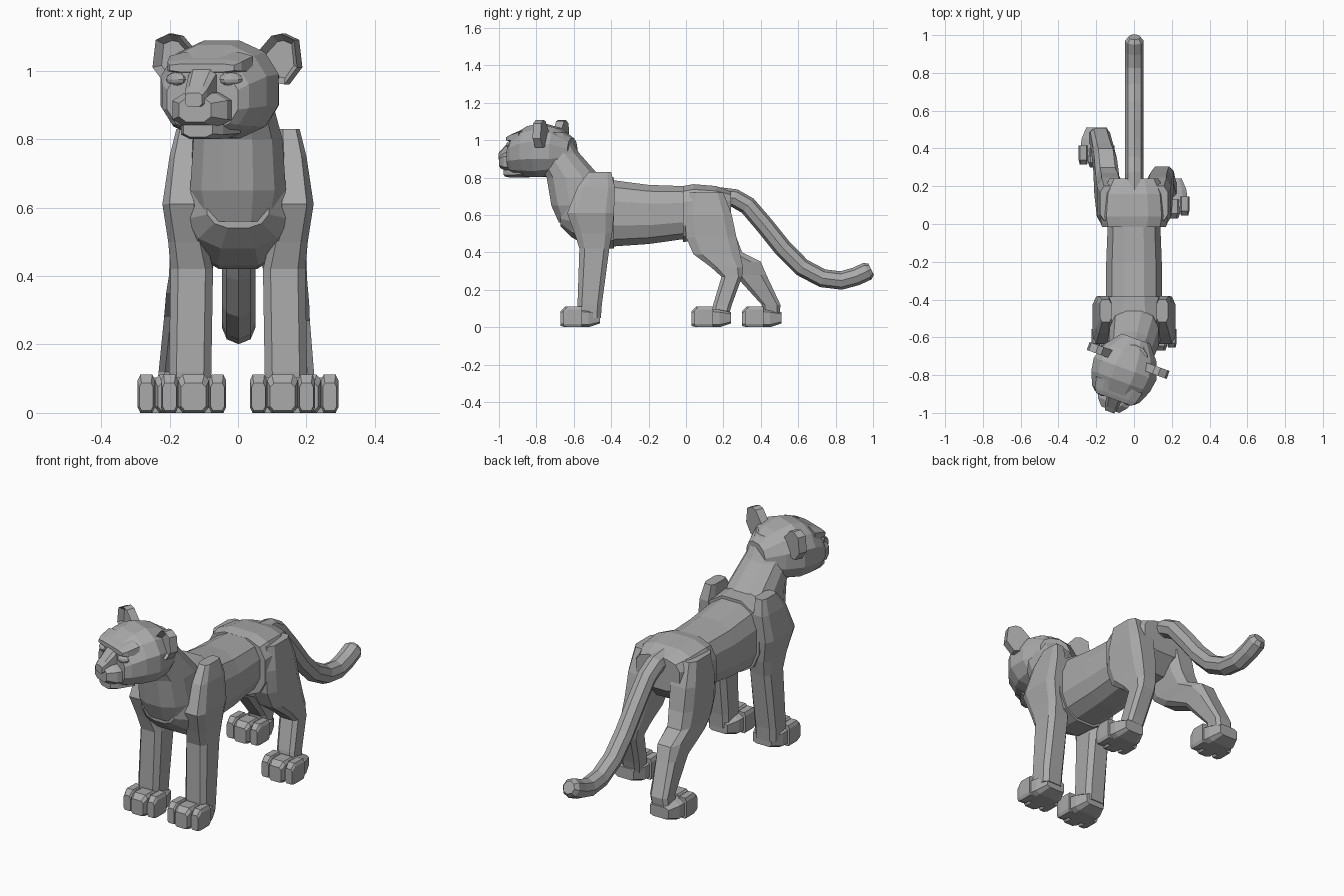
import bpy, bmesh, math
from mathutils import Matrix, Vector

if "Cube" in bpy.data.objects:
    bpy.data.objects.remove(bpy.data.objects["Cube"])

grey = bpy.data.materials.new("plain_grey")
GREY = (0.4, 0.4, 0.4, 1)
grey.use_nodes = True
grey.diffuse_color = GREY
grey.node_tree.nodes["Principled BSDF"].inputs["Base Color"].default_value = GREY

# Head space: turned towards the right around the top of the neck
HEAD = Matrix.Translation((-0.03, -0.72, 0)) @ Matrix.Rotation(math.radians(-20), 4, 'Z')


def finish(name, bm, matrix=None):
    bmesh.ops.recalc_face_normals(bm, faces=bm.faces)
    if matrix:
        bm.transform(matrix)
    mesh = bpy.data.meshes.new(name)
    bm.to_mesh(mesh)
    bm.free()
    mesh.materials.append(grey)
    obj = bpy.data.objects.new(name, mesh)
    bpy.context.collection.objects.link(obj)
    return obj


def section(sides, power):
    """Unit superellipse that touches its bounding square."""
    pts = []
    for i in range(sides):
        a = 2 * math.pi * (i + 0.5) / sides
        c, s = math.cos(a), math.sin(a)
        pts.append((math.copysign(abs(c) ** (2 / power), c),
                    math.copysign(abs(s) ** (2 / power), s)))
    m = max(p[0] for p in pts)
    return [(u / m, v / m) for u, v in pts]


def loft(name, axis, rings, sides=8, power=4, matrix=None):
    """Rings along y: (y, x, z, half x, half z); along z: (z, x, y, half x, half y)."""
    bm = bmesh.new()
    loops = []
    for along, c1, c2, h1, h2 in rings:
        loop = []
        for u, v in section(sides, power):
            a, b = c1 + u * h1, c2 + v * h2
            loop.append(bm.verts.new((a, along, b) if axis == 'y' else (a, b, along)))
        loops.append(loop)
    for low, high in zip(loops, loops[1:]):
        for i in range(sides):
            j = (i + 1) % sides
            bm.faces.new((low[i], low[j], high[j], high[i]))
    bm.faces.new(loops[0])
    bm.faces.new(loops[-1])
    return finish(name, bm, matrix)


# Trunk: chest, torso and hips with stepped seams
loft("chest", 'y', [(-0.67, 0, 0.60, 0.09, 0.06), (-0.61, 0, 0.61, 0.15, 0.13),
                    (-0.52, 0, 0.62, 0.18, 0.19), (-0.385, 0, 0.61, 0.165, 0.19)], 12, 2.4)
loft("torso", 'y', [(-0.42, 0, 0.61, 0.15, 0.18), (-0.2, 0, 0.603, 0.147, 0.158),
                    (0.03, 0, 0.615, 0.138, 0.138)], 12, 2.6)
loft("hips", 'y', [(-0.015, 0, 0.605, 0.17, 0.15), (0.04, 0, 0.615, 0.18, 0.15),
                   (0.16, 0, 0.615, 0.17, 0.14), (0.24, 0, 0.64, 0.13, 0.085)], 12, 3)
loft("neck", 'z', [(0.56, 0, -0.56, 0.12, 0.12), (0.65, 0, -0.57, 0.14, 0.15),
                   (0.8, 0, -0.6, 0.13, 0.145), (0.93, -0.02, -0.69, 0.115, 0.12),
                   (1.04, -0.03, -0.72, 0.1, 0.08)], 12, 2.3)


# Paws: a heel block and three toes
def paw(name, x, front):
    loft(name + "_heel", 'y', [(front + 0.06, x, 0.052, 0.088, 0.052),
                               (front + 0.15, x, 0.047, 0.08, 0.047),
                               (front + 0.21, x, 0.05, 0.055, 0.03)], 8, 5)
    for label, dx, half, back in (("outer", -0.07, 0.025, 0.015),
                                  ("middle", 0, 0.045, 0), ("inner", 0.07, 0.025, 0.015)):
        y = front + back
        loft(f"{name}_{label}_toe", 'y', [(y, x + dx, 0.047, half * 0.8, 0.04),
                                          (y + 0.025, x + dx, 0.056, half, 0.056),
                                          (y + 0.1, x + dx, 0.055, half, 0.055)], 8, 5)


# Front legs, each with its shoulder
for side, s in (("left", 1), ("right", -1)):
    loft(f"{side}_front_leg", 'z', [(0.05, s * 0.14, -0.515, 0.06, 0.06),
                                    (0.12, s * 0.14, -0.515, 0.062, 0.065),
                                    (0.42, s * 0.135, -0.49, 0.062, 0.08),
                                    (0.5, s * 0.148, -0.495, 0.056, 0.1),
                                    (0.61, s * 0.165, -0.51, 0.056, 0.125),
                                    (0.75, s * 0.16, -0.48, 0.04, 0.1),
                                    (0.83, s * 0.15, -0.46, 0.03, 0.06)])
    paw(f"{side}_front_paw", s * 0.13, -0.67)

# Hind legs: the left steps forward, the right pushes back
THIGH = [(0.72, 0.12, 0.11, 0.06, 0.09), (0.6, 0.125, 0.12, 0.072, 0.125),
         (0.48, 0.13, 0.135, 0.068, 0.135)]
LEFT = [(0.39, 0.14, 0.165, 0.062, 0.125), (0.32, 0.15, 0.22, 0.058, 0.085),
        (0.27, 0.155, 0.245, 0.055, 0.055), (0.12, 0.17, 0.195, 0.052, 0.05),
        (0.05, 0.18, 0.18, 0.05, 0.045)]
RIGHT = [(0.4, 0.14, 0.17, 0.062, 0.13), (0.35, 0.15, 0.25, 0.06, 0.15),
         (0.28, 0.16, 0.345, 0.056, 0.085), (0.12, 0.18, 0.455, 0.052, 0.05),
         (0.05, 0.19, 0.455, 0.05, 0.045)]
for side, s, shank, front in (("left", 1, LEFT, 0.03), ("right", -1, RIGHT, 0.3)):
    rings = [(z, s * x, y, hx, hy) for z, x, y, hx, hy in THIGH + shank]
    loft(f"{side}_hind_leg", 'z', rings)
    paw(f"{side}_hind_paw", s * 0.198, front)

# Head: skull, muzzle, chin and nose
loft("skull", 'y', [(0.12, 0, 0.93, 0.08, 0.08), (0.04, 0, 0.94, 0.145, 0.125),
                    (-0.05, 0, 0.945, 0.176, 0.143), (-0.12, 0, 0.94, 0.165, 0.135),
                    (-0.19, 0, 0.925, 0.135, 0.11), (-0.215, 0, 0.915, 0.11, 0.09)],
     12, 2.3, HEAD)
loft("muzzle", 'y', [(-0.16, 0, 0.885, 0.1, 0.055), (-0.24, 0, 0.885, 0.085, 0.05),
                     (-0.28, 0, 0.885, 0.05, 0.035)], 8, 3, HEAD)
loft("chin", 'y', [(-0.14, 0, 0.835, 0.09, 0.033), (-0.22, 0, 0.83, 0.065, 0.03),
                   (-0.255, 0, 0.828, 0.045, 0.022)], 8, 3, HEAD)
loft("nose_bridge", 'y', [(-0.17, 0, 0.97, 0.05, 0.05), (-0.22, 0, 0.955, 0.042, 0.05),
                          (-0.27, 0, 0.925, 0.034, 0.03), (-0.292, 0, 0.915, 0.026, 0.02)],
     8, 4, HEAD)
loft("brow", 'y', [(-0.14, 0, 1.02, 0.13, 0.035), (-0.2, 0, 1.012, 0.115, 0.02),
                   (-0.222, 0, 1.008, 0.1, 0.012)], 8, 4, HEAD)

# Almond eyes under the brow
for side, s in (("left", 1), ("right", -1)):
    bm = bmesh.new()
    bmesh.ops.create_uvsphere(bm, u_segments=10, v_segments=6, radius=1)
    place = Matrix.Translation((s * 0.085, -0.205, 0.975)) @ Matrix.Rotation(s * 0.35, 4, 'Z')
    finish(f"{side}_eye", bm, HEAD @ place @ Matrix.Diagonal((0.036, 0.02, 0.02, 1)))

# Cupped ears
OUTLINE = [(0.08, 1.03), (0.145, 1.102), (0.175, 1.108), (0.215, 1.09),
           (0.225, 1.01), (0.185, 0.96), (0.12, 0.97)]
for side, s in (("left", 1), ("right", -1)):
    bm = bmesh.new()
    back = bm.faces.new([bm.verts.new((s * x, 0.02, z)) for x, z in OUTLINE])
    grown = bmesh.ops.extrude_face_region(bm, geom=[back], use_keep_orig=True)["geom"]
    bmesh.ops.translate(bm, vec=(0, -0.045, 0),
                        verts=[v for v in grown if isinstance(v, bmesh.types.BMVert)])
    rim = [f for f in grown if isinstance(f, bmesh.types.BMFace)]
    bmesh.ops.recalc_face_normals(bm, faces=bm.faces)
    bmesh.ops.inset_region(bm, faces=rim, thickness=0.02)
    bmesh.ops.translate(bm, vec=(0, 0.025, 0), verts=list(rim[0].verts))
    finish(f"{side}_ear", bm, HEAD)

# Tail: swept tube with an upturned tip
PATH = [(0.17, 0.70), (0.26, 0.69), (0.33, 0.65), (0.42, 0.545), (0.52, 0.42), (0.62, 0.32),
        (0.73, 0.262), (0.83, 0.25), (0.91, 0.272), (0.97, 0.3), (0.99, 0.31)]
curve = bpy.data.curves.new("tail", 'CURVE')
curve.dimensions = '3D'
curve.bevel_depth = 0.047
curve.bevel_resolution = 2
curve.use_fill_caps = True
spline = curve.splines.new('POLY')
spline.use_smooth = False
spline.points.add(len(PATH) - 1)
for i, (point, (y, z)) in enumerate(zip(spline.points, PATH)):
    point.co = (0.002, y, z, 1)
    point.radius = 0.7 if i == len(PATH) - 1 else 1.05
curve.materials.append(grey)
tail = bpy.data.objects.new("tail", curve)
bpy.context.collection.objects.link(tail)
bpy.ops.object.select_all(action='DESELECT')
tail.select_set(True)
bpy.context.view_layer.objects.active = tail
bpy.ops.object.convert(target='MESH')
